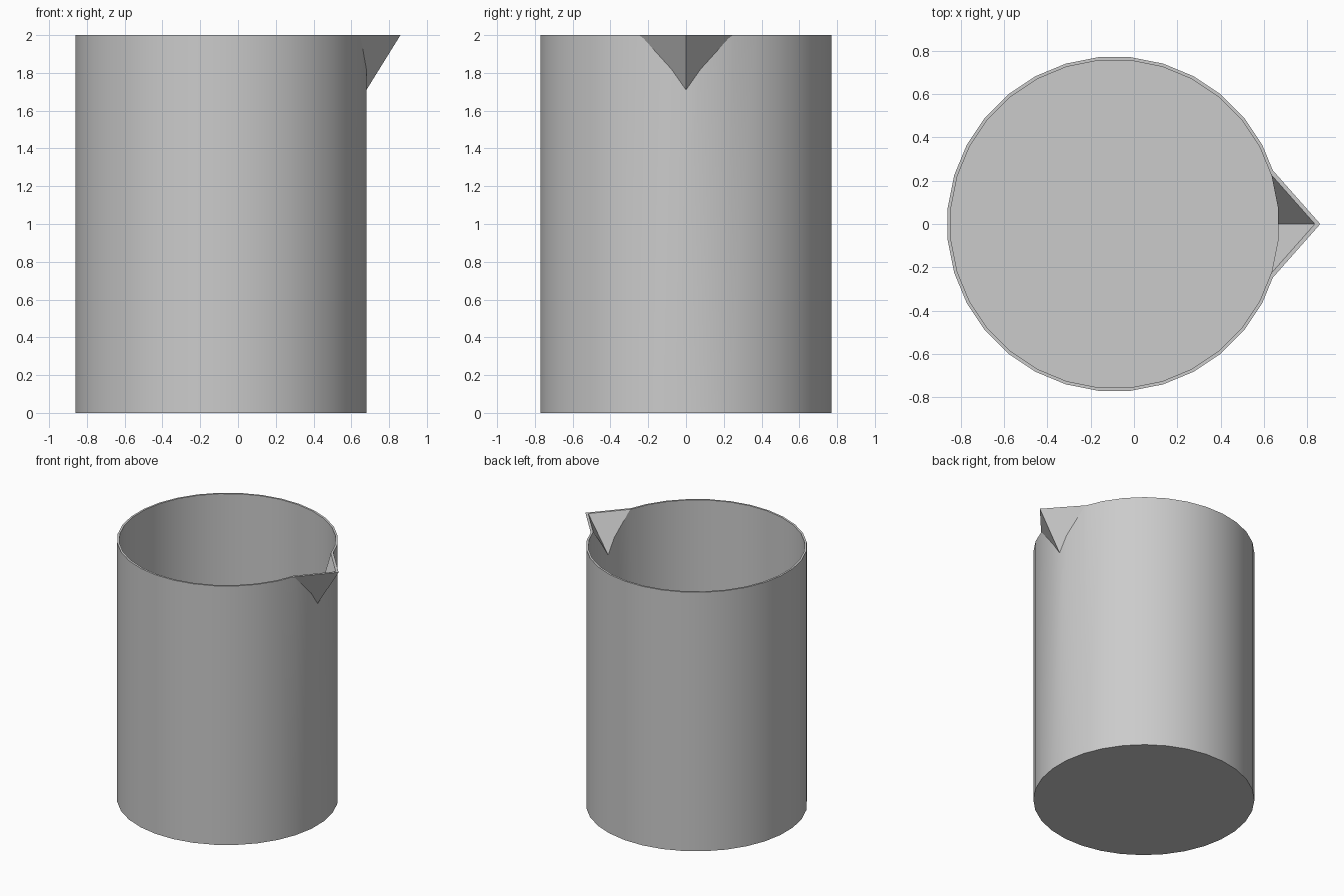
import bpy
import bmesh
from math import pi, radians, cos
from mathutils import Matrix, Vector

cube = bpy.data.objects.get("Cube")
if cube:
    bpy.data.objects.remove(cube)

SIDES = 32
CENTRE_X = -0.09
HEIGHT = 2.0
WALL = 0.015
APOTHEM = 0.77

grey = bpy.data.materials.new("plain grey")
grey.use_nodes = True
grey.diffuse_color = (0.6, 0.6, 0.6, 1)
grey.node_tree.nodes["Principled BSDF"].inputs["Base Color"].default_value = (0.6, 0.6, 0.6, 1)


def make_object(name, bm):
    bmesh.ops.recalc_face_normals(bm, faces=bm.faces)
    mesh = bpy.data.meshes.new(name)
    bm.to_mesh(mesh)
    bm.free()
    mesh.materials.append(grey)
    obj = bpy.data.objects.new(name, mesh)
    bpy.context.collection.objects.link(obj)
    return obj


def cylinder(name, apothem, bottom, top):
    """Upright cylinder with a flat side facing the spout."""
    bm = bmesh.new()
    r = apothem / cos(pi / SIDES)
    bmesh.ops.create_cone(bm, cap_ends=True, segments=SIDES, radius1=r, radius2=r,
                          depth=top - bottom)
    # put a side, not a corner, on the +x axis
    turn = 0 if all(abs(v.co.y) > 0.01 for v in bm.verts) else pi / SIDES
    bmesh.ops.transform(bm, verts=bm.verts, matrix=Matrix.Translation(
        (CENTRE_X, 0, (bottom + top) / 2)) @ Matrix.Rotation(turn, 4, "Z"))
    return make_object(name, bm)


def wedge(name, shift, grow):
    """Spout pyramid hanging from the rim, its foot buried in the wall."""
    tip = Vector((0.86 - shift, 0, HEIGHT))
    foot = tip + 1.3 * Vector((-0.18, 0, -0.29))
    corners = [tip + 1.2 * Vector((-0.23, s * 0.26, 0)) for s in (1, -1)]
    bm = bmesh.new()
    v = [bm.verts.new(foot + (p - foot) * grow) for p in [foot, tip] + corners]
    for ids in ((0, 1, 2), (0, 1, 3), (0, 2, 3), (1, 2, 3)):
        bm.faces.new([v[i] for i in ids])
    return make_object(name, bm)


def combine(target, tool, operation):
    mod = target.modifiers.new(operation.lower(), "BOOLEAN")
    mod.operation = operation
    mod.solver = "EXACT"
    mod.object = tool
    tool.hide_render = True
    bpy.context.view_layer.update()
    graph = bpy.context.evaluated_depsgraph_get()
    baked = bpy.data.meshes.new_from_object(target.evaluated_get(graph))
    target.modifiers.clear()
    target.data = baked
    bpy.data.objects.remove(tool)


# Outer shell with spout, then hollowed out
beaker = cylinder("beaker", APOTHEM, 0, HEIGHT)
combine(beaker, wedge("spout", 0, 1), "UNION")
combine(beaker, cylinder("hollow", APOTHEM - WALL, WALL, HEIGHT + 0.2), "DIFFERENCE")
combine(beaker, wedge("spout_hollow", 0.025, 1.2), "DIFFERENCE")

# Smooth wall, crisp rim and spout
bpy.ops.object.select_all(action="DESELECT")
beaker.select_set(True)
bpy.context.view_layer.objects.active = beaker
bpy.ops.object.shade_smooth_by_angle(angle=radians(30))
